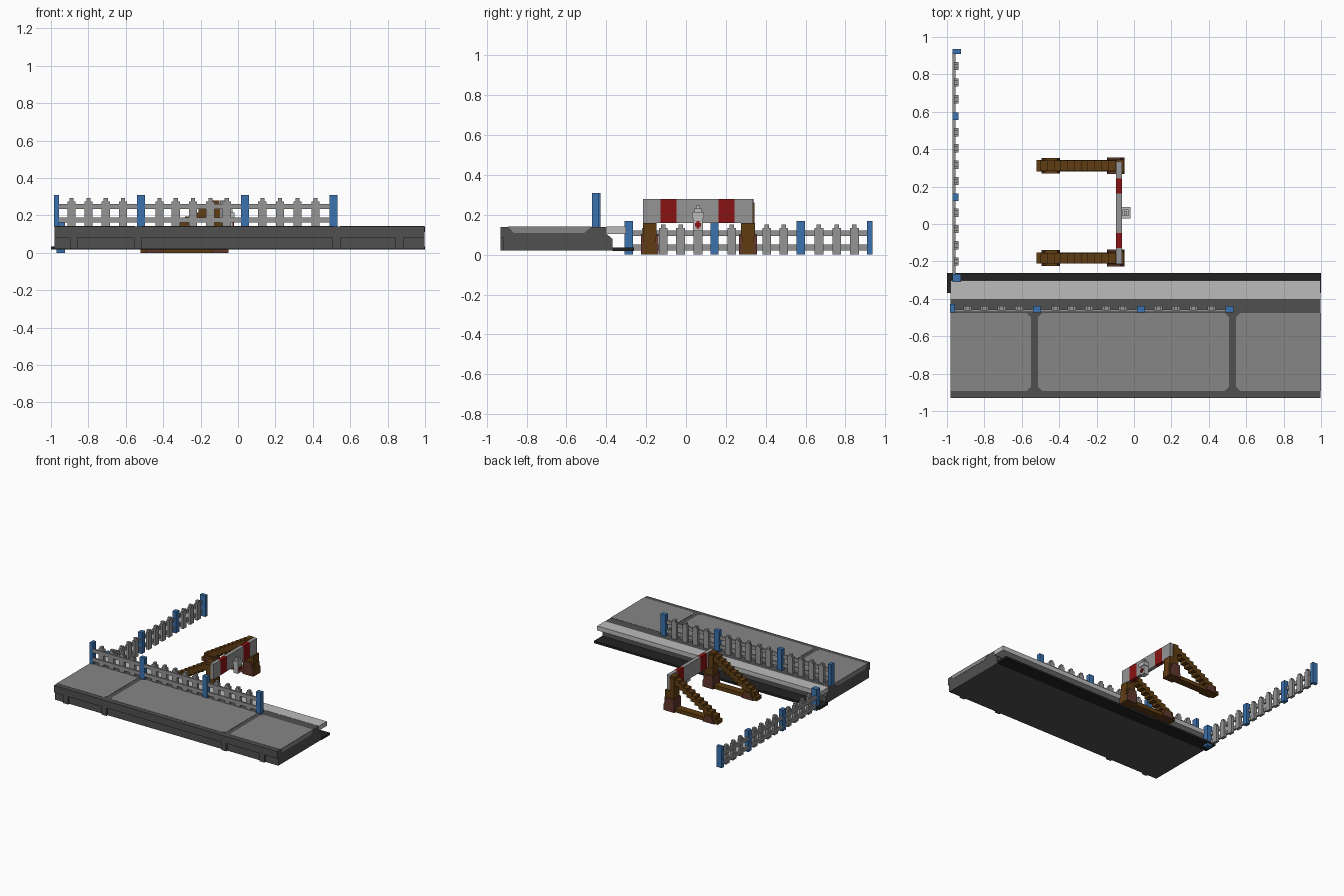
import bpy, bmesh
from mathutils import Vector

cube = bpy.data.objects.get("Cube")
if cube:
    bpy.data.objects.remove(cube, do_unlink=True)


def material(name, r, g, b):
    m = bpy.data.materials.new(name)
    m.use_nodes = True
    m.diffuse_color = (r, g, b, 1)
    m.node_tree.nodes["Principled BSDF"].inputs["Base Color"].default_value = (r, g, b, 1)
    return m


DARK = material("dark kerb grey", 0.08, 0.08, 0.08)
PAVING = material("paving grey", 0.24, 0.24, 0.24)
LIGHT = material("light edge grey", 0.50, 0.50, 0.50)
BLACK = material("track bed black", 0.016, 0.016, 0.016)
BLUE = material("post blue", 0.045, 0.17, 0.43)
FENCE = material("fence grey", 0.30, 0.30, 0.30)
WOOD = material("wood brown", 0.115, 0.046, 0.006)
FOOT = material("reddish brown", 0.115, 0.038, 0.025)
RED = material("warning red", 0.25, 0.006, 0.006)


def finish(name, bm, mat):
    bmesh.ops.recalc_face_normals(bm, faces=bm.faces)
    mesh = bpy.data.meshes.new(name)
    bm.to_mesh(mesh)
    bm.free()
    mesh.materials.append(mat)
    ob = bpy.data.objects.new(name, mesh)
    bpy.context.collection.objects.link(ob)
    return ob


def boxes(name, mat, spans):
    """One object from boxes given as (x0, x1, y0, y1, z0, z1)."""
    bm = bmesh.new()
    for x0, x1, y0, y1, z0, z1 in spans:
        verts = bmesh.ops.create_cube(bm, size=1)["verts"]
        bmesh.ops.scale(bm, vec=(x1 - x0, y1 - y0, z1 - z0), verts=verts)
        bmesh.ops.translate(bm, vec=((x0 + x1) / 2, (y0 + y1) / 2, (z0 + z1) / 2), verts=verts)
    return finish(name, bm, mat)


def prism(name, mat, points, axis, a, b):
    """Extrude a 2D outline along an axis: 0 = x (y,z), 1 = y (x,z), 2 = z (x,y)."""
    bm = bmesh.new()
    verts = []
    for p in points:
        co = list(p)
        co.insert(axis, a)
        verts.append(bm.verts.new(co))
    face = bm.faces.new(verts)
    ext = bmesh.ops.extrude_face_region(bm, geom=[face])["geom"]
    move = Vector((0, 0, 0))
    move[axis] = b - a
    bmesh.ops.translate(bm, vec=move, verts=[v for v in ext if isinstance(v, bmesh.types.BMVert)])
    return finish(name, bm, mat)


# Platform body with a recessed lower front and an undercut back
prism("platform_body", DARK,
      [(-0.93, 0.14), (-0.93, 0.083), (-0.915, 0.083), (-0.915, 0.02), (-0.37, 0.02),
       (-0.37, 0.08), (-0.40, 0.105), (-0.40, 0.14)], 0, -0.98, 0.998)
boxes("front_pilasters", DARK,
      [(x, x + 0.042, -0.93, -0.91, 0.02, 0.085) for x in (-0.898, -0.556, 0.505, 0.843)])
boxes("platform_edge", LIGHT, [(-0.98, 0.998, -0.40, -0.302, 0.105, 0.141)])
boxes("track_bed", BLACK, [(-1.0, 1.0, -0.368, -0.262, 0.018, 0.035)])


# Paving slabs with cut corners on their inner sides
def paving(name, x0, x1, cut_left, cut_right):
    y0, y1 = -0.893, -0.475
    a, b = 0.022 * cut_left, 0.022 * cut_right
    pts = [(x0 + a, y0), (x1 - b, y0)]
    if b:
        pts += [(x1, y0 + b), (x1, y1 - b)]
    pts += [(x1 - b, y1), (x0 + a, y1)]
    if a:
        pts += [(x0, y1 - a), (x0, y0 + a)]
    prism(name, PAVING, pts, 2, 0.139, 0.142)


paving("paving_right", -0.98, -0.552, 0, 1)
paving("paving_middle", -0.513, 0.507, 1, 1)
paving("paving_left", 0.546, 0.998, 1, 0)
for label, x0, x1 in (("right", -0.982, -0.98), ("left", 0.998, 1.0)):
    prism("paving_end_" + label, PAVING,
          [(-0.893, 0.141), (-0.865, 0.11), (-0.51, 0.11), (-0.475, 0.141)], 0, x0, x1)


# Fences: s runs along the fence, d is the depth, pickets stand in front of the rails
def fence(name, posts, pickets, base, place):
    start, end = min(p[0] for p in posts), max(p[1] for p in posts)
    blue = [place(a, b, -0.001, d, base, base + 0.17) for a, b, d in posts]
    rails = [place(start + 0.01, end - 0.01, 0, 0.015, base + z, base + z + 0.028)
             for z in (0.022, 0.093)]
    pales = []
    for s in pickets:
        pales.append(place(s - 0.022, s + 0.022, 0.008, 0.033, base, base + 0.135))
        pales.append(place(s - 0.011, s + 0.011, 0.008, 0.033, base + 0.13, base + 0.152))
    boxes(name + "_posts", BLUE, blue)
    boxes(name + "_rails", FENCE, rails)
    boxes(name + "_pickets", FENCE, pales)


fence("platform_fence",
      [(-0.983, -0.956, 0.042), (-0.54, -0.498, 0.032), (0.016, 0.058, 0.032), (0.49, 0.532, 0.032)],
      [-0.89, -0.80, -0.707, -0.615, -0.42, -0.333, -0.24, -0.148, -0.06, 0.13, 0.225, 0.318, 0.415],
      0.14, lambda s0, s1, d0, d1, z0, z1: (s0, s1, -0.471 + d0, -0.471 + d1, z0, z1))
fence("side_fence",
      [(-0.309, -0.266, 0.045), (0.122, 0.164, 0.032), (0.555, 0.597, 0.032), (0.908, 0.935, 0.045)],
      [-0.20, -0.114, -0.027, 0.06, 0.23, 0.317, 0.405, 0.49, 0.667, 0.757, 0.845],
      0.0, lambda s0, s1, d0, d1, z0, z1: (-0.97 + d0, -0.97 + d1, s0, s1, z0, z1))

# Buffer stop: two timber frames with stepped diagonal braces
for label, y in (("right", -0.182), ("left", 0.311)):
    boxes("base_timber_" + label, WOOD, [(-0.52, -0.06, y - 0.03, y + 0.03, 0.0, 0.03)])
    boxes("upright_" + label, WOOD,
          [(-0.135, -0.092, y - 0.032, y + 0.032, 0.0, 0.262),
           (-0.135, -0.055, y - 0.034, y + 0.034, 0.09, 0.16),
           (-0.10, -0.05, y - 0.03, y + 0.03, 0.0, 0.10)])
    boxes("brace_" + label, WOOD,
          [(x, x + 0.042, y - 0.028, y + 0.028, z, z + 0.05)
           for x, z in ((-0.50 + 0.036 * i, 0.015 + 0.0215 * i) for i in range(11))])
    prism("front_foot_" + label, FOOT,
          [(-0.145, 0), (-0.052, 0), (-0.052, 0.05), (-0.075, 0.105), (-0.14, 0.105)],
          1, y - 0.045, y + 0.045)
    prism("rear_foot_" + label, FOOT,
          [(-0.495, 0), (-0.395, 0), (-0.41, 0.045), (-0.475, 0.045)],
          1, y - 0.042, y + 0.042)
    boxes("rear_foot_cap_" + label, WOOD, [(-0.475, -0.41, y - 0.042, y + 0.042, 0.044, 0.056)])

# Buffer beam with red bands
bands = [-0.215, -0.128, -0.048, 0.163, 0.243, 0.335]
for i, (y0, y1) in enumerate(zip(bands, bands[1:])):
    boxes("beam_band_%d" % (i + 1), RED if i % 2 else FENCE, [(-0.095, -0.065, y0, y1, 0.16, 0.28)])

# Lamp hung on the beam
boxes("lamp_body", LIGHT,
      [(-0.066, -0.026, 0.035, 0.085, 0.118, 0.185), (-0.066, -0.02, 0.03, 0.09, 0.185, 0.215),
       (-0.062, -0.03, 0.042, 0.078, 0.215, 0.232), (-0.054, -0.038, 0.05, 0.07, 0.232, 0.248)])
boxes("lamp_lens", RED,
      [(-0.027, -0.022, 0.045, 0.075, 0.142, 0.158), (-0.027, -0.0215, 0.052, 0.068, 0.132, 0.168)])
